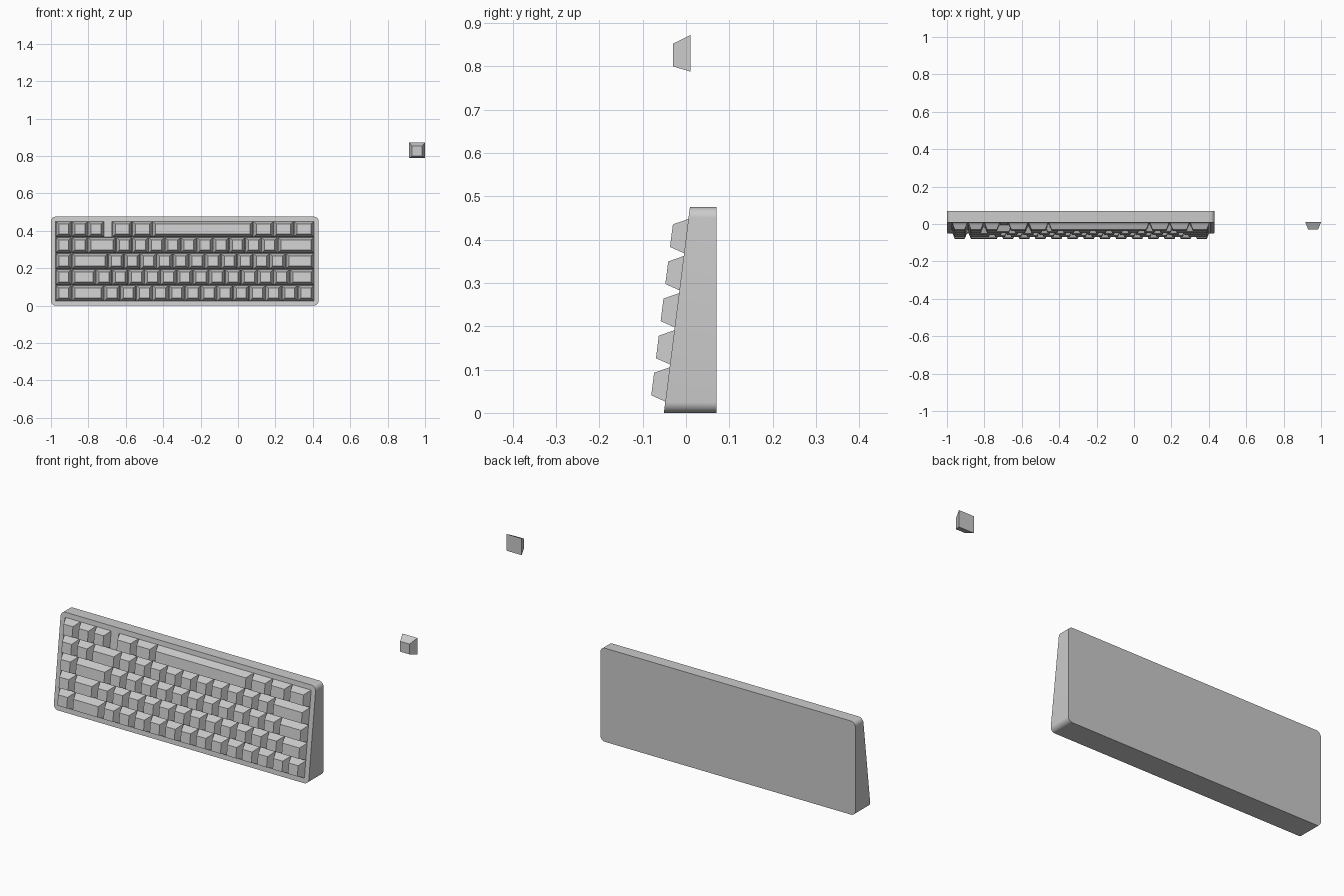
import bpy, bmesh, math
from mathutils import Matrix, Vector

if "Cube" in bpy.data.objects:
    bpy.data.objects.remove(bpy.data.objects["Cube"])

U = 0.0863                       # key pitch
GAP = 0.0018                     # gap between caps
X0, X1, H = -1.0, 0.431, 0.475   # case extents
BACK, Y_LOW, Y_HIGH = 0.07, -0.051, 0.009
RIM = 0.0245
CX = (X0 + X1) / 2
SLOPE = math.hypot(H, Y_HIGH - Y_LOW)
TILT = math.atan2(Y_HIGH - Y_LOW, H)

# local frame of the slanted front: x right, y up the slope, z outwards
DECK = (Matrix.Translation((CX, (Y_LOW + Y_HIGH) / 2, H / 2))
        @ Matrix.Rotation(math.pi / 2 - TILT, 4, 'X'))
UPRIGHT = Matrix.Rotation(math.pi / 2, 4, 'X')


def finish(name, bm, smooth=False):
    bmesh.ops.recalc_face_normals(bm, faces=bm.faces)
    mesh = bpy.data.meshes.new(name)
    bm.to_mesh(mesh)
    bm.free()
    ob = bpy.data.objects.new(name, mesh)
    bpy.context.collection.objects.link(ob)
    if smooth:
        mesh.shade_smooth()
        mesh.set_sharp_from_angle(angle=math.radians(30))
    return ob


def skin(name, rings, smooth=False):
    """Join equal-length rings of points and cap both ends."""
    bm = bmesh.new()
    loops = [[bm.verts.new(p) for p in ring] for ring in rings]
    n = len(loops[0])
    for a, b in zip(loops, loops[1:]):
        for i in range(n):
            j = (i + 1) % n
            bm.faces.new((a[i], a[j], b[j], b[i]))
    bm.faces.new(loops[0])
    bm.faces.new(loops[-1])
    return finish(name, bm, smooth)


def rounded_rect(w, h, r, seg=8):
    pts = []
    for k, (sx, sy) in enumerate(((1, 1), (-1, 1), (-1, -1), (1, -1))):
        for i in range(seg + 1):
            a = math.pi / 2 * (k + i / seg)
            pts.append((sx * (w / 2 - r) + r * math.cos(a),
                        sy * (h / 2 - r) + r * math.sin(a)))
    return pts


def rect(x0, x1, y0, y1, z, m):
    return [m @ Vector(p) for p in
            ((x0, y0, z), (x1, y0, z), (x1, y1, z), (x0, y1, z))]


def keycap(name, x, y, units, m, base):
    """Tapered cap whose top sits slightly towards the lower edge."""
    w, h = (units * U - GAP) / 2, (U - GAP) / 2
    return skin(name, [
        rect(x - w, x + w, y - h, y + h, base, m),
        rect(x - w + 0.016, x + w - 0.016, y - h + 0.012, y + h - 0.02,
             base + 0.04, m)])


# wedge case with a recessed key well
outer = rounded_rect(X1 - X0, H, 0.025)
back = [(CX + x, BACK, H / 2 + z) for x, z in outer]
front = [(CX + x, Y_LOW + (Y_HIGH - Y_LOW) * (z / H + 0.5), H / 2 + z)
         for x, z in outer]
inner = rounded_rect(X1 - X0 - 2 * RIM, SLOPE - 2 * RIM, 0.004)
well_top = [DECK @ Vector((x, y, 0)) for x, y in inner]
well_floor = [DECK @ Vector((x, y, -0.018)) for x, y in inner]
skin("case", [back, front, well_top, well_floor], smooth=True)

# key rows from the lower edge up; a negative width is the filler block
ROWS = [
    [1, 2] + [1] * 13,
    [1, 1.5] + [1] * 12 + [1.5],
    [1, 2.25] + [1] * 11 + [1.75],
    [1, 1, 1.75] + [1] * 10 + [2.25],
    [1, 1, 1, -0.5, 1.25, 1.25, 6.25, 1.25, 1.25, 1.25],
]
for r, row in enumerate(ROWS):
    x, y = -8 * U, (r - 2) * U
    for k, units in enumerate(row):
        w = abs(units) * U
        if units > 0:
            keycap(f"key_row{r + 1}_{k + 1}", x + w / 2, y, units, DECK, -0.006)
        else:
            skin("filler_block", [
                rect(x, x + w, y - U / 2, y + U / 2, z, DECK)
                for z in (-0.018, 0)])
        x += w

# single loose keycap
loose = Matrix.Translation((1 - (U - GAP) / 2, 0.01, 0.83)) @ UPRIGHT
keycap("loose_key", 0, 0, 1, loose, 0)
